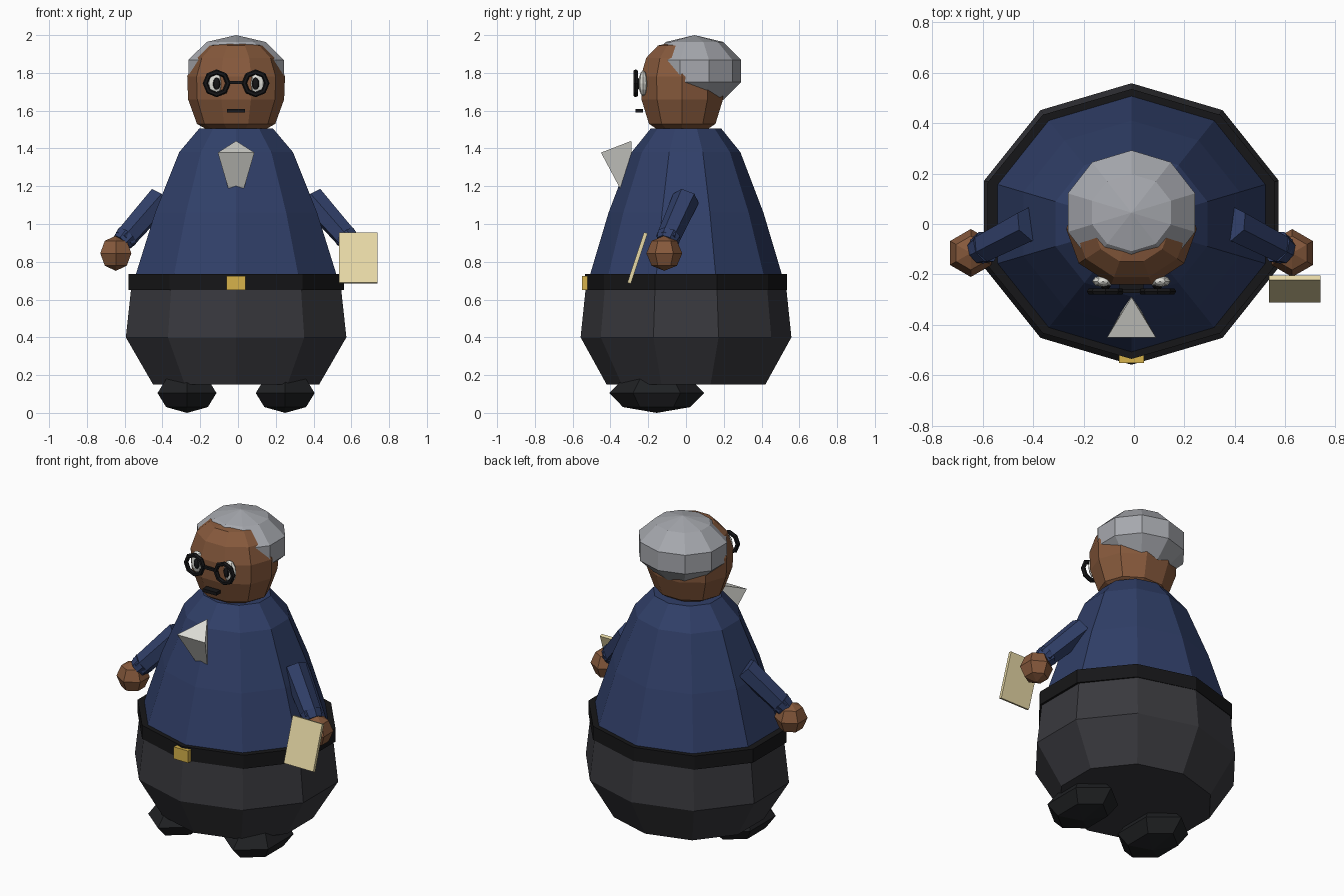
import bpy, bmesh, math
from mathutils import Vector, Matrix

if "Cube" in bpy.data.objects:
    bpy.data.objects.remove(bpy.data.objects["Cube"])

CX = -0.01  # body axis


def mat(name, r, g, b):
    m = bpy.data.materials.new(name)
    m.diffuse_color = (r, g, b, 1)
    m.use_nodes = True
    m.node_tree.nodes["Principled BSDF"].inputs["Base Color"].default_value = m.diffuse_color
    return m


NAVY = mat("navy", 0.03, 0.05, 0.14)
CHARCOAL = mat("charcoal", 0.04, 0.04, 0.047)
BLACK = mat("black", 0.008, 0.008, 0.009)
SHOE = mat("shoe_black", 0.014, 0.015, 0.017)
SKIN = mat("skin", 0.24, 0.10, 0.045)
HAIR = mat("grey_hair", 0.38, 0.39, 0.42)
GOLD = mat("gold", 0.68, 0.45, 0.07)
PAPER = mat("paper", 0.80, 0.69, 0.38)
WHITE = mat("white", 0.75, 0.75, 0.70)


def finish(name, bm, material):
    bmesh.ops.recalc_face_normals(bm, faces=bm.faces[:])
    me = bpy.data.meshes.new(name)
    bm.to_mesh(me)
    bm.free()
    me.materials.append(material)
    ob = bpy.data.objects.new(name, me)
    bpy.context.collection.objects.link(ob)
    return ob


def lathe(name, profile, material, sx=1.0, cy=0.0, phase=0.0, n=10):
    """Capped stack of n-sided rings; profile holds (radius along y, z)."""
    bm = bmesh.new()
    rings = []
    for r, z in profile:
        angles = [phase + 2 * math.pi * i / n for i in range(n)]
        rings.append([bm.verts.new((CX + sx * r * math.cos(a), cy + r * math.sin(a), z)) for a in angles])
    for a, b in zip(rings, rings[1:]):
        for i in range(n):
            j = (i + 1) % n
            bm.faces.new((a[i], a[j], b[j], b[i]))
    bm.faces.new(rings[0])
    bm.faces.new(rings[-1])
    return finish(name, bm, material)


def ball(name, loc, size, material, segs, rings):
    bm = bmesh.new()
    m = Matrix.Translation(loc) @ Matrix.Diagonal((*size, 1))
    bmesh.ops.create_uvsphere(bm, u_segments=segs, v_segments=rings, radius=1, matrix=m)
    return finish(name, bm, material)


def box(name, loc, size, material, tilt=0.0):
    bm = bmesh.new()
    m = Matrix.Translation(loc) @ Matrix.Rotation(tilt, 4, 'X') @ Matrix.Diagonal((*size, 1))
    bmesh.ops.create_cube(bm, size=1, matrix=m)
    return finish(name, bm, material)


def rod(name, a, b, r1, r2, material, n=6):
    a, b = Vector(a), Vector(b)
    bm = bmesh.new()
    rot = (b - a).to_track_quat('Z', 'Y').to_matrix().to_4x4()
    bmesh.ops.create_cone(bm, cap_ends=True, segments=n, radius1=r1, radius2=r2,
                          depth=(b - a).length, matrix=Matrix.Translation((a + b) / 2) @ rot)
    return finish(name, bm, material)


# Torso, trousers and belt: ten-sided, with a corner facing front
q = math.pi / 2
lathe("trousers", [(0.42, 0.15), (0.558, 0.40), (0.53, 0.67)], CHARCOAL, 1.1, 0, q)
lathe("shirt", [(0.52, 0.69), (0.507, 0.735), (0.41, 1.06), (0.288, 1.38), (0.187, 1.505)],
      NAVY, 1.1, 0, q)
lathe("belt", [(0.535, 0.65), (0.535, 0.735)], BLACK, 1.12, 0, q)
box("buckle", (CX, -0.533, 0.688), (0.10, 0.036, 0.075), GOLD)

# Head and hair cap
lathe("head", [(0.13, 1.495), (0.185, 1.53), (0.227, 1.66), (0.231, 1.78), (0.20, 1.88),
               (0.135, 1.945), (0.03, 1.965)], SKIN, 1.12, -0.02)
ball("hair", (CX, 0.045, 1.81), (0.279, 0.26, 0.19), HAIR, 10, 5)

# Face
for s, side in ((-1, "left"), (1, "right")):
    ball(side + "_eye", (CX + s * 0.113, -0.227, 1.745), (0.043, 0.024, 0.068), WHITE, 8, 6)
    ball(side + "_pupil", (CX + s * 0.103, -0.248, 1.743), (0.02, 0.01, 0.032), BLACK, 8, 6)
    bpy.ops.mesh.primitive_torus_add(major_segments=8, minor_segments=6, major_radius=0.06,
                                     minor_radius=0.014, location=(CX + s * 0.103, -0.267, 1.745),
                                     rotation=(q, 0, 0))
    frame = bpy.context.object
    frame.name = side + "_glasses_rim"
    frame.data.materials.append(BLACK)
box("glasses_bridge", (CX, -0.267, 1.748), (0.085, 0.015, 0.016), BLACK)
box("mouth", (CX, -0.248, 1.60), (0.094, 0.04, 0.02), BLACK)

# Collar wedge: a tilted three-sided frustum
bm = bmesh.new()
for x, y, z in [(0, -0.29, 1.44), (-0.097, -0.45, 1.378), (0.097, -0.45, 1.378),
                (0, -0.28, 1.22), (-0.042, -0.35, 1.19), (0.042, -0.35, 1.19)]:
    bm.verts.new((CX + x, y, z))
bmesh.ops.convex_hull(bm, input=bm.verts[:])
finish("collar", bm, WHITE)

# Arms, cuffs, hands and shoes
for s, side in ((-1, "left"), (1, "right")):
    shoulder = Vector((CX + s * 0.40, 0.0, 1.135))
    wrist = Vector((CX + s * 0.595, -0.10, 0.915))
    along = (wrist - shoulder).normalized()
    rod(side + "_arm", shoulder, wrist, 0.072, 0.062, NAVY)
    rod(side + "_cuff", wrist - along * 0.03, wrist + along * 0.02, 0.066, 0.055, NAVY, 8)
    ball(side + "_hand", (CX + s * 0.637, -0.115, 0.845), (0.095, 0.095, 0.093), SKIN, 6, 4)
    ball(side + "_shoe", (CX + s * 0.26, -0.155, 0.105), (0.18, 0.252, 0.105), SHOE, 6, 4)

# Held notepad
box("notepad", (0.637, -0.257, 0.82), (0.205, 0.02, 0.28), PAPER, -0.32 + 0.64)
bpy.data.objects["notepad"].data.transform(
    Matrix.Translation((0, -0.257, 0.82)) @ Matrix.Rotation(-0.64, 4, 'X') @ Matrix.Translation((0, 0.257, -0.82)))
